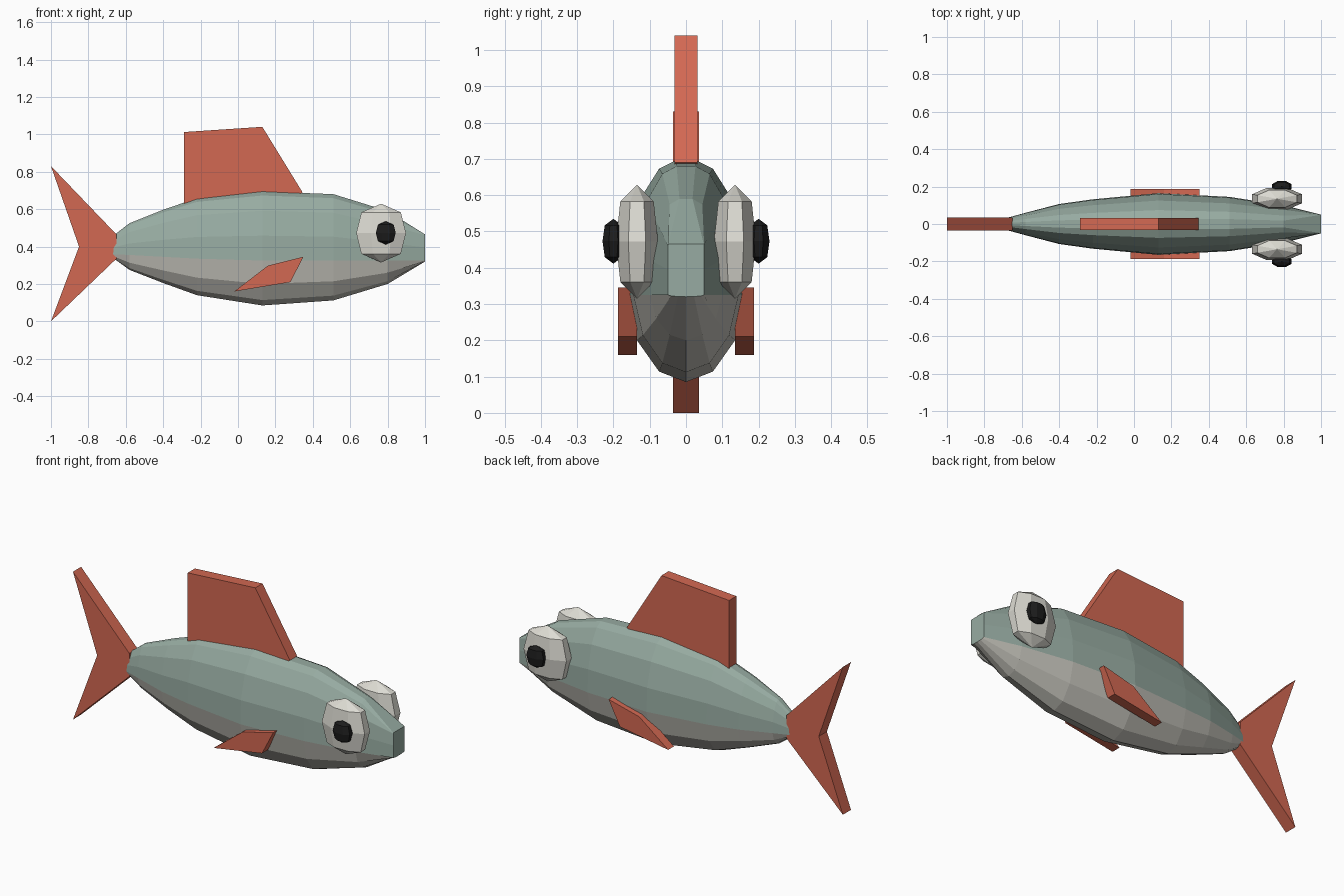
import bpy, bmesh, math
from mathutils import Matrix

if "Cube" in bpy.data.objects:
    bpy.data.objects.remove(bpy.data.objects["Cube"])


def material(name, rgb):
    m = bpy.data.materials.new(name)
    m.diffuse_color = (*rgb, 1)
    m.use_nodes = True
    m.node_tree.nodes["Principled BSDF"].inputs["Base Color"].default_value = m.diffuse_color
    return m


GREEN = material("sage green", (0.31, 0.41, 0.36))
BELLY = material("pale belly grey", (0.55, 0.54, 0.49))
RED = material("coral red", (0.65, 0.14, 0.085))
WHITE = material("eye white", (0.72, 0.71, 0.65))
BLACK = material("pupil black", (0.012, 0.012, 0.012))


def finish(bm, name, *mats):
    bmesh.ops.recalc_face_normals(bm, faces=bm.faces)
    mesh = bpy.data.meshes.new(name)
    bm.to_mesh(mesh)
    bm.free()
    for m in mats:
        mesh.materials.append(m)
    obj = bpy.data.objects.new(name, mesh)
    bpy.context.collection.objects.link(obj)
    return obj


def plate(name, outline, y0, y1, mat):
    """Side outline (x, z) given thickness from y0 to y1."""
    bm = bmesh.new()
    face = bm.faces.new([bm.verts.new((x, y0, z)) for x, z in outline])
    new = bmesh.ops.extrude_face_region(bm, geom=[face])["geom"]
    verts = [v for v in new if isinstance(v, bmesh.types.BMVert)]
    bmesh.ops.translate(bm, verts=verts, vec=(0, y1 - y0, 0))
    return finish(bm, name, mat)


def faceted_ball(name, centre, radii, mat):
    """Eight-sided, four-ring ball with slightly full shoulders."""
    bm = bmesh.new()
    bmesh.ops.create_uvsphere(bm, u_segments=8, v_segments=4, radius=1)
    for v in bm.verts:
        if 0.3 < abs(v.co.z) < 0.9:
            v.co.x *= 1.12
            v.co.y *= 1.12
    bmesh.ops.rotate(bm, verts=bm.verts, matrix=Matrix.Rotation(math.pi / 8, 3, 'Z'))
    k = 1 / math.cos(math.pi / 8)
    bmesh.ops.scale(bm, verts=bm.verts, vec=(radii[0] * k, radii[1] * k, radii[2]))
    bmesh.ops.translate(bm, verts=bm.verts, vec=centre)
    return finish(bm, name, mat)


# Body: stations of x, half width, bottom, belly line, top
stations = [
    (-0.69, 0.03, 0.355, 0.36, 0.44), (-0.58, 0.06, 0.275, 0.355, 0.525),
    (-0.40, 0.107, 0.205, 0.345, 0.597), (-0.22, 0.132, 0.14, 0.335, 0.658),
    (0.13, 0.165, 0.085, 0.325, 0.695), (0.51, 0.145, 0.112, 0.325, 0.68),
    (0.80, 0.10, 0.20, 0.325, 0.59), (1.0, 0.05, 0.32, 0.325, 0.465)]
lower = [(0.0, 0), (0.45, 0.12), (0.82, 0.48)]
upper = [(1, 0), (0.97, 0.36), (0.76, 0.72), (0.45, 0.94), (0.18, 1)]
nose_upper = [(1, 0), (1, 0.5), (1, 0.97), (1, 0.99), (0.98, 1)]

bm = bmesh.new()
rings = []
for x, w, zb, zm, zt in stations:
    shape = nose_upper if x == 1.0 else upper
    half = [(w * y, zb + (zm - zb) * t) for y, t in lower]
    half += [(w * y, zm + (zt - zm) * t) for y, t in shape]
    loop = half + [(-y, z) for y, z in reversed(half[1:])]
    rings.append([bm.verts.new((x, y, z)) for y, z in loop])
n = len(rings[0])
for a, b in zip(rings, rings[1:]):
    for i in range(n):
        j = (i + 1) % n
        f = bm.faces.new((a[i], a[j], b[j], b[i]))
        f.material_index = 1 if i < 3 or i >= n - 3 else 0   # belly strips
bm.faces.new(rings[0])
bm.faces.new(rings[-1])
finish(bm, "body", GREEN, BELLY)

# Fins on the centre plane
plate("dorsal_fin", [(-0.29, 0.60), (-0.29, 1.012), (0.13, 1.04), (0.345, 0.69), (0.30, 0.66)],
      -0.032, 0.032, RED)
plate("tail_fin", [(-1, 0.83), (-0.65, 0.465), (-0.65, 0.335), (-1, 0.0), (-0.85, 0.40)],
      -0.036, 0.036, RED)

# Paired parts
for side, s in (("right", -1), ("left", 1)):
    plate(side + "_side_fin", [(-0.02, 0.16), (0.28, 0.21), (0.35, 0.345), (0.16, 0.298)],
          s * 0.135, s * 0.187, RED)
    faceted_ball(side + "_eye", (0.765, s * 0.135, 0.472), (0.133, 0.058, 0.157), WHITE)
    faceted_ball(side + "_pupil", (0.79, s * 0.20, 0.473), (0.053, 0.03, 0.062), BLACK)
